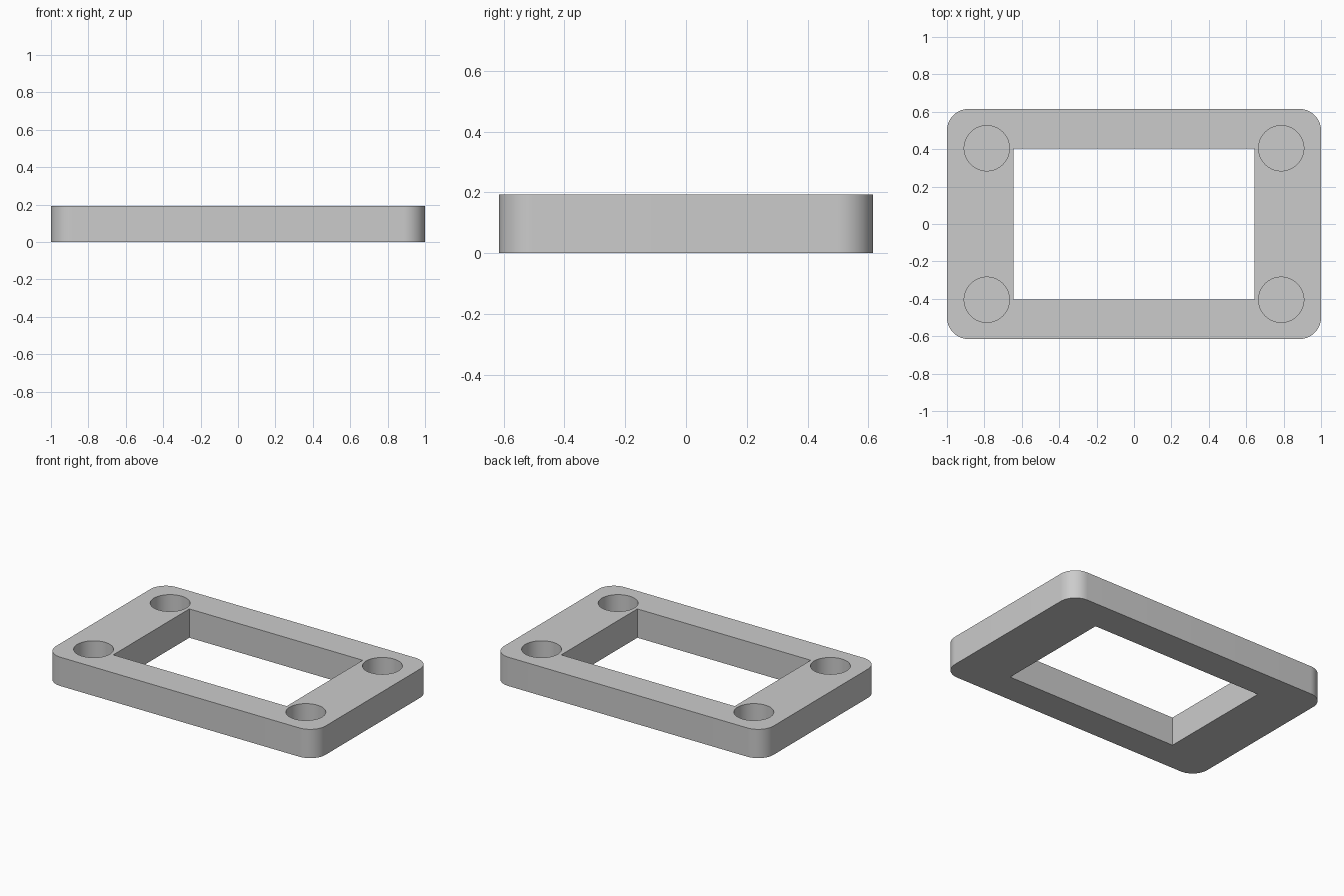
import bpy
import bmesh
from math import cos, sin, pi, radians

if "Cube" in bpy.data.objects:
    bpy.data.objects.remove(bpy.data.objects["Cube"], do_unlink=True)

HALF_X, HALF_Y, HEIGHT = 1.0, 0.615, 0.193
CORNER = 0.115
OPEN_X, OPEN_Y = 0.643, 0.403
HOLE_X, HOLE_Y, HOLE_R = 0.787, 0.405, 0.121
HOLE_FLOOR = 0.04

grey = bpy.data.materials.new("plain grey")
grey.use_nodes = True
colour = (0.6, 0.6, 0.6, 1)
grey.diffuse_color = colour
grey.node_tree.nodes["Principled BSDF"].inputs["Base Color"].default_value = colour


def arc(cx, cy, r, start, sweep, steps):
    return [(cx + r * cos(start + sweep * i / steps),
             cy + r * sin(start + sweep * i / steps)) for i in range(steps + 1)]


def add_prism(bm, outline, bottom, top):
    """Extrude a counter-clockwise outline into a closed solid."""
    low = [bm.verts.new((x, y, bottom)) for x, y in outline]
    high = [bm.verts.new((x, y, top)) for x, y in outline]
    bm.faces.new(low[::-1])
    bm.faces.new(high)
    n = len(outline)
    for i in range(n):
        j = (i + 1) % n
        bm.faces.new((low[i], low[j], high[j], high[i]))


def make_object(name, bm):
    mesh = bpy.data.meshes.new(name)
    bm.to_mesh(mesh)
    bm.free()
    obj = bpy.data.objects.new(name, mesh)
    bpy.context.collection.objects.link(obj)
    mesh.materials.append(grey)
    return obj


# Rounded rectangular plate
outline = []
for k, (sx, sy) in enumerate([(1, 1), (-1, 1), (-1, -1), (1, -1)]):
    outline += arc(sx * (HALF_X - CORNER), sy * (HALF_Y - CORNER),
                   CORNER, k * pi / 2, pi / 2, 16)
bm = bmesh.new()
add_prism(bm, outline, 0, HEIGHT)
frame = make_object("frame", bm)

# Cutter: central window through the plate and four blind corner holes
bm = bmesh.new()
add_prism(bm, [(-OPEN_X, -OPEN_Y), (OPEN_X, -OPEN_Y),
               (OPEN_X, OPEN_Y), (-OPEN_X, OPEN_Y)], -0.1, HEIGHT + 0.1)
for sx in (-1, 1):
    for sy in (-1, 1):
        circle = arc(sx * HOLE_X, sy * HOLE_Y, HOLE_R, 0, 2 * pi, 64)[:-1]
        add_prism(bm, circle, HOLE_FLOOR, HEIGHT + 0.1)
cutter = make_object("opening_cutter", bm)
cutter.hide_render = True

# Cut the openings, then drop the cutter
cut = frame.modifiers.new("openings", 'BOOLEAN')
cut.operation = 'DIFFERENCE'
cut.solver = 'EXACT'
cut.object = cutter
bpy.ops.object.select_all(action='DESELECT')
bpy.context.view_layer.objects.active = frame
frame.select_set(True)
bpy.ops.object.modifier_apply(modifier=cut.name)
bpy.data.objects.remove(cutter, do_unlink=True)

bpy.ops.object.shade_smooth_by_angle(angle=radians(30))
